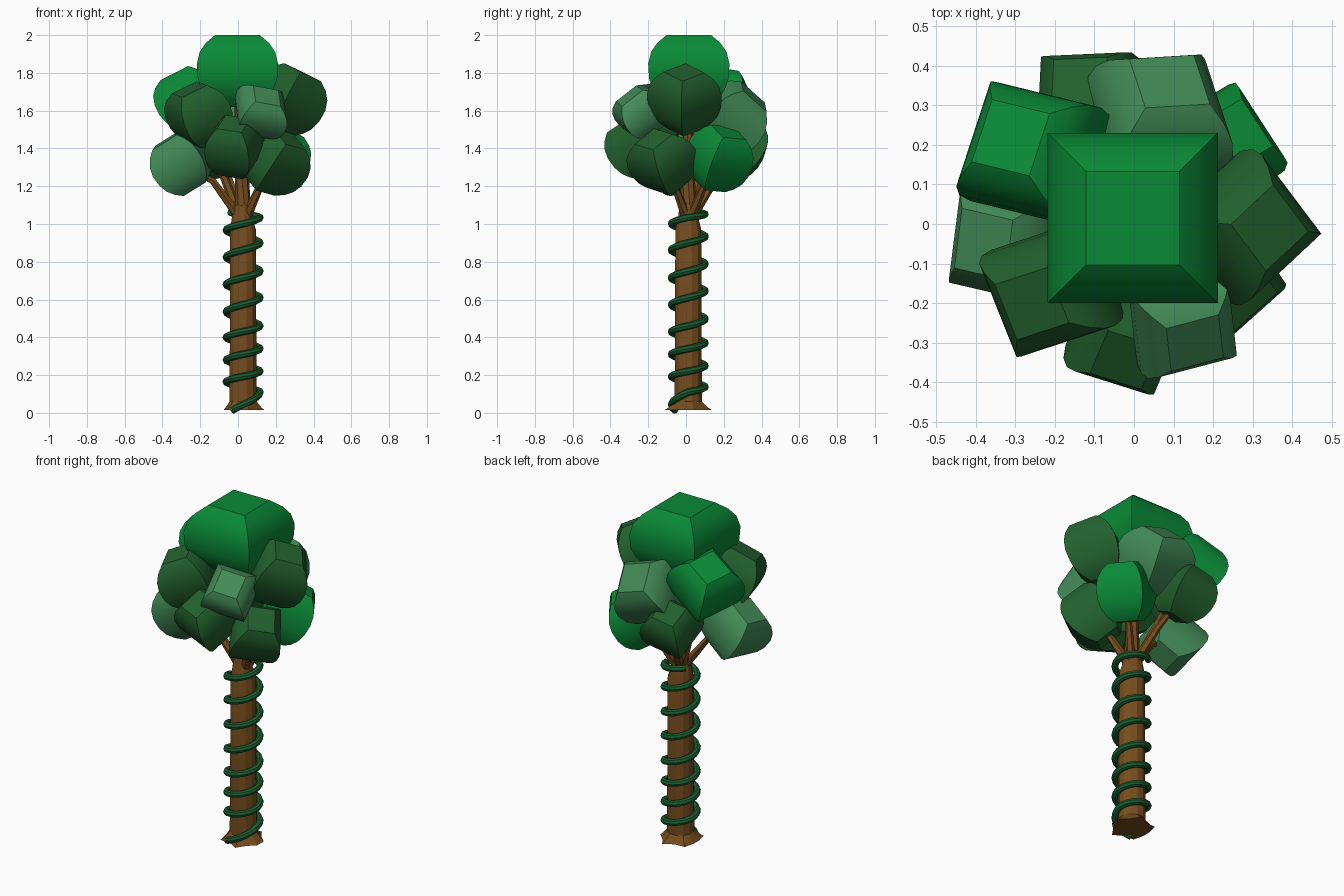
import bpy, bmesh, math
from mathutils import Vector, Matrix

if "Cube" in bpy.data.objects:
    bpy.data.objects.remove(bpy.data.objects["Cube"])


def srgb(r, g, b):
    f = lambda c: (c / 255 / 12.92) if c < 11 else ((c / 255 + 0.055) / 1.055) ** 2.4
    return (f(r), f(g), f(b), 1)


def material(name, rgb):
    m = bpy.data.materials.new(name)
    m.diffuse_color = srgb(*rgb)
    m.use_nodes = True
    m.node_tree.nodes["Principled BSDF"].inputs["Base Color"].default_value = m.diffuse_color
    return m


BARK = material("brown bark", (118, 77, 30))
VINE = material("vine green", (24, 94, 47))
BRIGHT = material("bright green", (10, 138, 55))
DARK = material("dark green", (34, 96, 45))
SOFT = material("soft green", (66, 138, 86))


def loft(name, rings, mat, angle=30):
    """Skin a list of equal-length point rings and cap both ends."""
    bm = bmesh.new()
    loops = [[bm.verts.new(p) for p in ring] for ring in rings]
    n = len(loops[0])
    for a, b in zip(loops, loops[1:]):
        for i in range(n):
            j = (i + 1) % n
            bm.faces.new((a[i], a[j], b[j], b[i]))
    bm.faces.new(loops[0][::-1])
    bm.faces.new(loops[-1])
    bmesh.ops.recalc_face_normals(bm, faces=bm.faces)
    me = bpy.data.meshes.new(name)
    bm.to_mesh(me)
    bm.free()
    ob = bpy.data.objects.new(name, me)
    bpy.context.collection.objects.link(ob)
    me.materials.append(mat)
    bpy.ops.object.select_all(action='DESELECT')
    ob.select_set(True)
    bpy.context.view_layer.objects.active = ob
    bpy.ops.object.shade_smooth_by_angle(angle=math.radians(angle))
    return ob


def tube(name, pts, radii, sides, mat):
    """Round tube through a path with a radius at every point."""
    pts = [Vector(p) for p in pts]
    rings = []
    for k, p in enumerate(pts):
        d = (pts[min(k + 1, len(pts) - 1)] - pts[max(k - 1, 0)]).normalized()
        u = d.cross(Vector((0, 0, 1))).normalized()
        v = u.cross(d)
        rings.append([p + radii[k] * (math.cos(t) * u + math.sin(t) * v)
                      for t in (2 * math.pi * i / sides for i in range(sides))])
    return loft(name, rings, mat)


CX, CY = 0.027, 0.012

# Trunk: 12-sided column with an uneven root flare and a narrowed top
rings = []
for z, r, wave, dx in ((0.015, 0.112, 0.018, 0), (0.028, 0.098, 0.010, 0), (0.06, 0.075, 0, 0),
                       (0.5, 0.072, 0, 0), (0.97, 0.071, 0, 0), (1.03, 0.056, 0, -0.006),
                       (1.10, 0.048, 0, -0.004)):
    ring = []
    for i in range(12):
        t = math.pi * (2 * i + 1) / 12
        rr = r + wave * math.cos(5 * t)
        ring.append((CX + dx + rr * math.cos(t), CY + rr * math.sin(t), z))
    rings.append(ring)
loft("trunk", rings, BARK, 20)

# Vine: helix with slightly uneven pitch (height at each full turn)
turns = [(-0.36, 0.013), (0, 0.11), (1, 0.22), (2, 0.34), (3, 0.46), (4, 0.61),
         (5, 0.75), (6, 0.90), (7, 1.035), (7.45, 1.065)]
path = []
for (a, za), (b, zb) in zip(turns, turns[1:]):
    n = max(4, round((b - a) * 18))
    for i in range(n):
        f = i / n
        t = 2 * math.pi * (a + (b - a) * f)
        r = 0.09
        path.append((CX + r * math.cos(t), CY + r * math.sin(t), za + (zb - za) * f))
tube("vine", path, [0.019] * len(path), 8, VINE)

# Foliage clumps: centre, half width, half height, lean outward, spin, colour
CLUMPS = [
    ("crown", (-0.003, 0.015, 1.81), 0.215, 0.19, 0, 0, BRIGHT),
    ("upper_left", (-0.25, 0.175, 1.645), 0.152, 0.16, 28, -16, BRIGHT),
    ("upper_right", (0.27, -0.008, 1.655), 0.140, 0.165, 26, 40, DARK),
    ("upper_front_left", (-0.205, -0.16, 1.575), 0.138, 0.153, 26, 20, DARK),
    ("upper_front", (0.12, -0.235, 1.59), 0.126, 0.115, 40, 11, SOFT),
    ("upper_back", (0.06, 0.24, 1.55), 0.155, 0.175, 45, 10, SOFT),
    ("lower_left", (-0.30, -0.04, 1.32), 0.140, 0.148, 33, -10, SOFT),
    ("lower_front", (-0.018, -0.262, 1.405), 0.125, 0.150, 33, -20, DARK),
    ("lower_front_right", (0.195, -0.122, 1.325), 0.134, 0.155, 37, 38, DARK),
    ("lower_right", (0.20, 0.175, 1.345), 0.130, 0.160, 28, 32, BRIGHT),
    ("lower_back", (-0.112, 0.29, 1.40), 0.125, 0.145, 30, 0, DARK),
]
PROFILE = ((-1, 0.50), (-0.78, 0.72), (-0.53, 0.88), (-0.2, 0.98),
           (0.2, 1), (0.53, 0.93), (0.78, 0.78), (1, 0.55))
for name, c, w, h, lean, spin, mat in CLUMPS:
    c = Vector(c)
    axis = Vector((-c.y, c.x, 0)).normalized()
    rot = (Matrix.Rotation(math.radians(lean), 3, axis)
           @ Matrix.Rotation(math.radians(spin), 3, 'Z'))
    rings = [[c + rot @ Vector((sx * w * k, sy * w * k, z * h))
              for sx, sy in ((-1, -1), (1, -1), (1, 1), (-1, 1))] for z, k in PROFILE]
    loft("foliage_" + name, rings, mat, 32)

# Branches: a central stem plus tapering limbs into the outer clumps
tube("branch_center", [(CX, CY, 1.03), (0.02, 0.01, 1.3), (0, 0.015, 1.7)],
     [0.045, 0.036, 0.02], 8, BARK)
LIMBS = ("upper_left", "lower_left", "lower_front_right", "lower_right", "lower_back")
for name, c, w, h, lean, spin, mat in CLUMPS:
    if name not in LIMBS:
        continue
    c = Vector(c)
    d = Vector((c.x, c.y, 0)).normalized()
    start = Vector((CX, CY, 1.04)) + 0.022 * d
    mid = start.lerp(c, 0.45) + Vector((0, 0, 0.06 if name == "lower_left" else 0.02))
    tube("branch_" + name, [start, mid, c], [0.027, 0.019, 0.010], 6, BARK)
